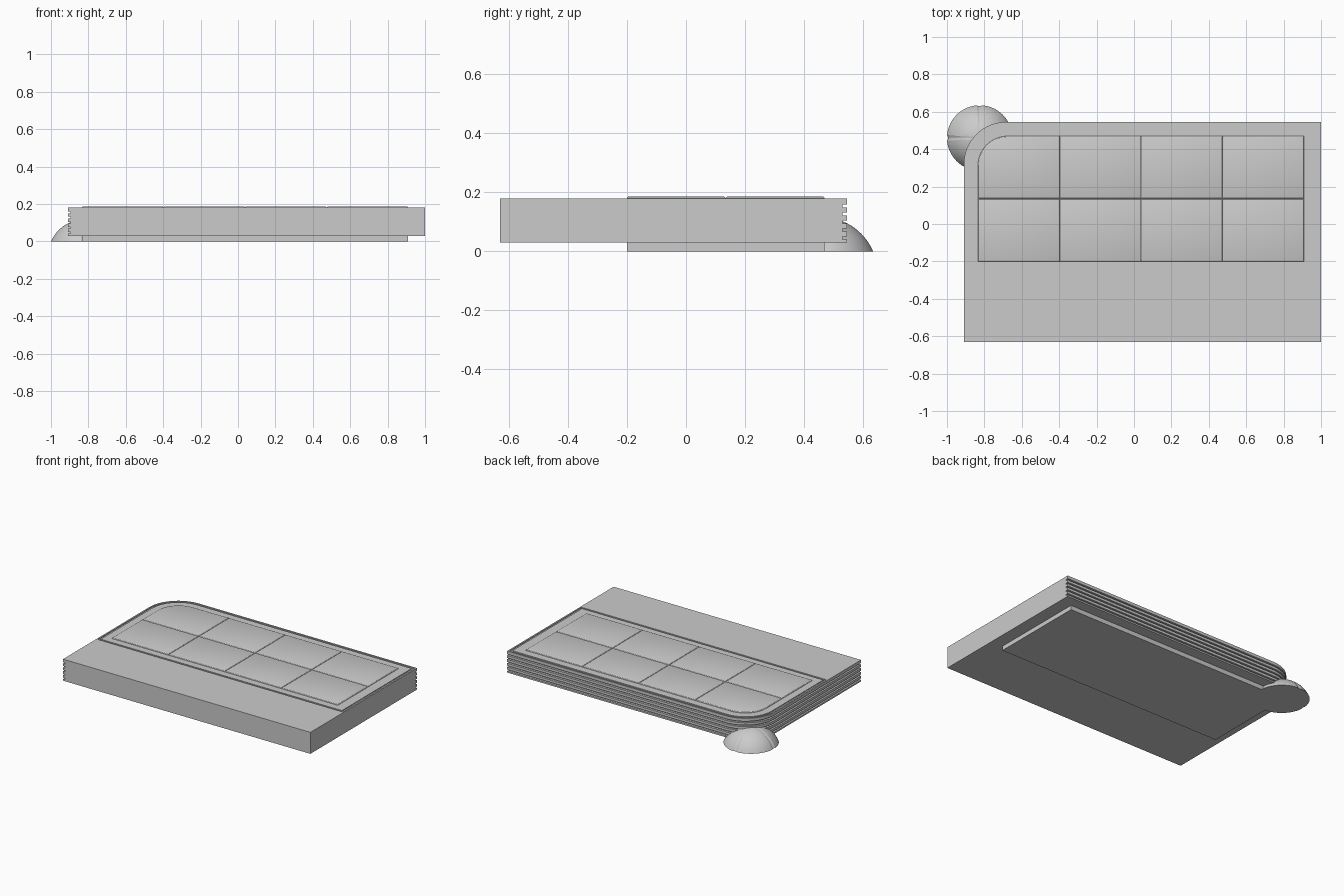
import bpy, bmesh, math

if "Cube" in bpy.data.objects:
    bpy.data.objects.remove(bpy.data.objects["Cube"])


def outline(x0, y0, x1, y1, r=0.0, n=16):
    """Rectangle, counter-clockwise, with the back-left corner rounded by r."""
    pts = [(x0, y0), (x1, y0), (x1, y1)]
    if r <= 0:
        return pts + [(x0, y1)]
    for i in range(n + 1):
        a = math.pi / 2 * (1 + i / n)
        pts.append((x0 + r + r * math.cos(a), y1 - r + r * math.sin(a)))
    return pts


def stack(name, layers):
    """Solid skinned through a list of (z, outline) layers."""
    bm = bmesh.new()
    rings = [[bm.verts.new((x, y, z)) for x, y in pts] for z, pts in layers]
    n = len(rings[0])
    for a, b in zip(rings, rings[1:]):
        for i in range(n):
            j = (i + 1) % n
            bm.faces.new((a[i], a[j], b[j], b[i]))
    bm.faces.new(rings[0][::-1])
    bm.faces.new(rings[-1])
    return finish(name, bm)


def finish(name, bm):
    bmesh.ops.recalc_face_normals(bm, faces=bm.faces[:])
    me = bpy.data.meshes.new(name)
    bm.to_mesh(me)
    bm.free()
    ob = bpy.data.objects.new(name, me)
    bpy.context.collection.objects.link(ob)
    return ob


def activate(ob):
    bpy.ops.object.select_all(action='DESELECT')
    ob.select_set(True)
    bpy.context.view_layer.objects.active = ob


def smooth(ob, deg=30):
    activate(ob)
    bpy.ops.object.shade_smooth_by_angle(angle=math.radians(deg))


L, R, F, B = -0.91, 1.0, -0.63, 0.545     # slab limits
Z0, Z1 = 0.03, 0.18


def slab_layer(d):
    return outline(L + d, F, R, B - d, 0.225 - d)


# Slab with five horizontal grooves along the left and back edges
layers = [(Z0, slab_layer(0))]
for k in range(5):
    zc = 0.046 + 0.027 * k
    layers += [(zc - 0.005, slab_layer(0)), (zc - 0.005, slab_layer(0.015)),
               (zc + 0.005, slab_layer(0.015)), (zc + 0.005, slab_layer(0))]
layers.append((Z1, slab_layer(0)))
slab = stack("slab", layers)

# Border groove cut into the top face
bm = bmesh.new()
loops = []
for z in (Z1 - 0.006, Z1 + 0.02):
    for d in (0.010, 0.024):
        pts = outline(L + d, -0.272 + d, R - d, B - d, 0.225 - d)
        loops.append([bm.verts.new((x, y, z)) for x, y in pts])
lo_out, lo_in, hi_out, hi_in = loops
for a, b in ((lo_out, hi_out), (hi_out, hi_in), (hi_in, lo_in), (lo_in, lo_out)):
    for i in range(len(a)):
        j = (i + 1) % len(a)
        bm.faces.new((a[i], a[j], b[j], b[i]))
cutter = finish("groove_cutter", bm)
cutter.hide_render = True
mod = slab.modifiers.new("border", 'BOOLEAN')
mod.operation, mod.solver, mod.object = 'DIFFERENCE', 'EXACT', cutter
activate(slab)
bpy.ops.object.modifier_apply(modifier=mod.name)
bpy.data.objects.remove(cutter)
smooth(slab)

# Raised top tiles, four by two, with chamfered edges
PX0, PX1, PY0, PY1, PR = -0.835, 0.91, -0.2, 0.47, 0.16
w, h = (PX1 - PX0) / 4, (PY1 - PY0) / 2
for c in range(4):
    for row in range(2):
        x, y = PX0 + c * w, PY0 + row * h
        r = PR if (c == 0 and row == 1) else 0
        prof = [(0.176, 0), (0.181, 0), (0.185, 0.003), (0.187, 0.008)]
        tile = stack(f"tile_{c}_{row}",
                     [(z, outline(x + d, y + d, x + w - d, y + h - d, r - d if r else 0))
                      for z, d in prof])
        smooth(tile, 25)

# Recessed plinth underneath
smooth(stack("plinth", [(0, outline(PX0, PY0, PX1, PY1, PR)),
                        (0.032, outline(PX0, PY0, PX1, PY1, PR))]))

# Domed corner foot with four narrow seams
CX, CY, RAD, SR = -0.825, 0.46, 0.175, 0.19
zc = -math.sqrt(SR * SR - RAD * RAD)
top = math.asin(RAD / SR)
angles = []
for q in range(4):
    base = q * math.pi / 2
    angles += [(base - 0.09, 0), (base - 0.03, 0.006), (base + 0.03, 0.006), (base + 0.09, 0)]
    angles += [(base + 0.09 + (math.pi / 2 - 0.18) * i / 12, 0) for i in range(1, 12)]
bm = bmesh.new()
rings = []
for k in range(15):
    t = top * (1 - k / 15)
    ring = []
    for a, dip in angles:
        s = SR - dip * math.sin(t)
        rad = s * math.sin(t)
        z = max(0.0, zc + s * math.cos(t)) if k else 0.0
        ring.append(bm.verts.new((CX + rad * math.cos(a), CY + rad * math.sin(a), z)))
    rings.append(ring)
apex = bm.verts.new((CX, CY, zc + SR))
n = len(angles)
for i in range(n):
    j = (i + 1) % n
    for a, b in zip(rings, rings[1:]):
        bm.faces.new((a[i], a[j], b[j], b[i]))
    bm.faces.new((rings[-1][i], rings[-1][j], apex))
bm.faces.new(rings[0][::-1])
smooth(finish("corner_dome", bm))
